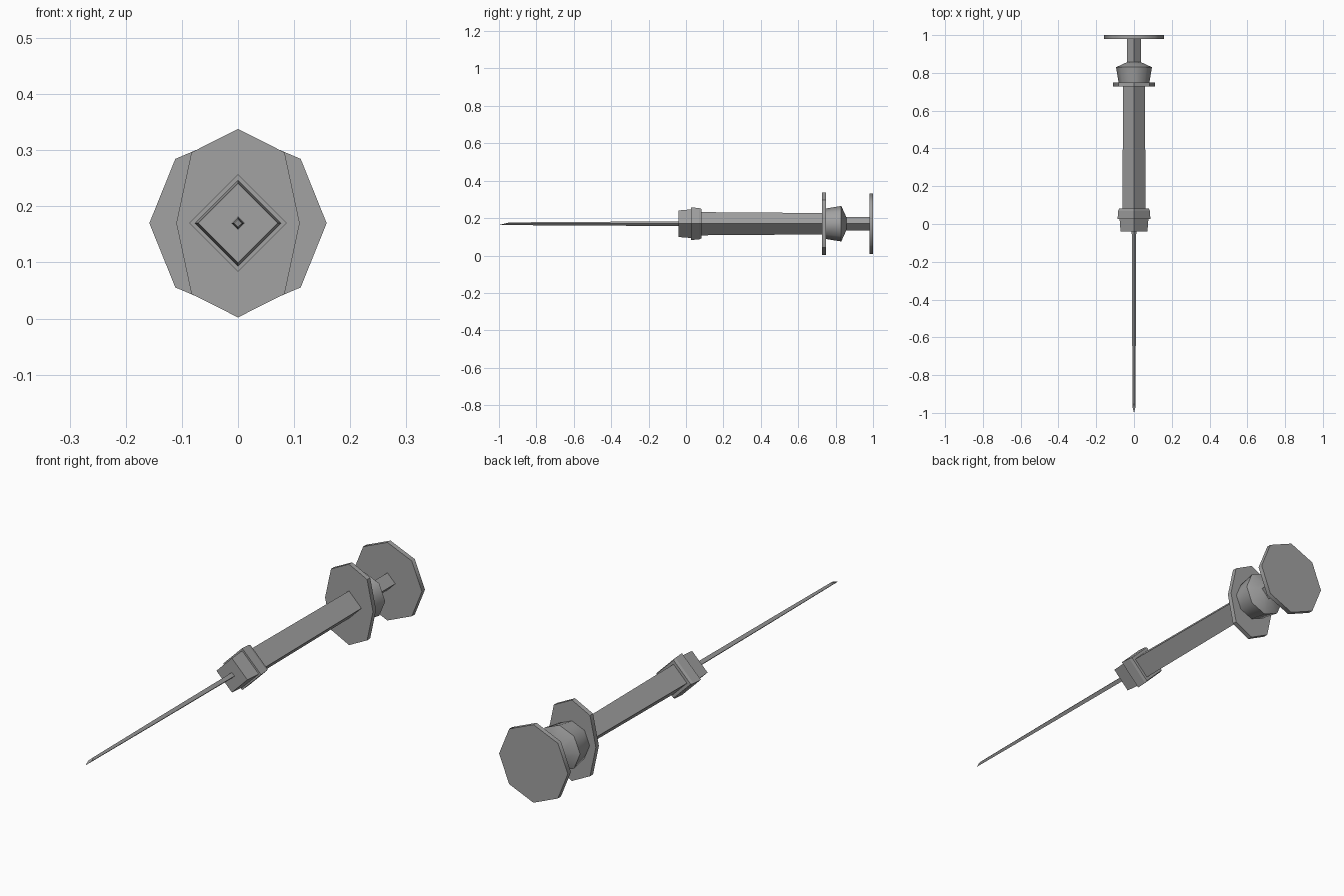
import bpy, bmesh, math

if "Cube" in bpy.data.objects:
    bpy.data.objects.remove(bpy.data.objects["Cube"], do_unlink=True)

AXIS_Z = 0.17  # height of the long axis

steel = bpy.data.materials.new("grey_steel")
steel.use_nodes = True
grey = (0.36, 0.36, 0.36, 1.0)
steel.diffuse_color = grey
steel.node_tree.nodes["Principled BSDF"].inputs["Base Color"].default_value = grey


def loft(name, outline, rings, smooth=False, cut=None):
    """Sweep a unit outline (x, z) along y; rings are (y, scale) pairs.
    cut slants the first ring: the y offset grows with height."""
    bm = bmesh.new()
    loops = []
    for i, (y, s) in enumerate(rings):
        slant = cut if cut and i == 0 else 0.0
        loops.append([bm.verts.new((x * s, y + slant * (z + 1) / 2, AXIS_Z + z * s))
                      for x, z in outline])
    n = len(outline)
    for a, b in zip(loops, loops[1:]):
        for i in range(n):
            j = (i + 1) % n
            bm.faces.new((a[i], a[j], b[j], b[i]))
    bm.faces.new(loops[0])
    bm.faces.new(loops[-1])
    bmesh.ops.recalc_face_normals(bm, faces=bm.faces)
    mesh = bpy.data.meshes.new(name)
    bm.to_mesh(mesh)
    bm.free()
    mesh.materials.append(steel)
    obj = bpy.data.objects.new(name, mesh)
    bpy.context.collection.objects.link(obj)
    if smooth:
        bpy.ops.object.select_all(action='DESELECT')
        obj.select_set(True)
        bpy.context.view_layer.objects.active = obj
        bpy.ops.object.shade_smooth_by_angle(angle=math.radians(50))
    return obj


def polygon(sides):
    return [(math.cos(2 * math.pi * i / sides), math.sin(2 * math.pi * i / sides))
            for i in range(sides)]


diamond, octagon = polygon(4), polygon(8)

# Needle with a slanted tip
loft("needle", diamond, [(-1.0, 0.007), (-0.54, 0.010), (-0.03, 0.012)], cut=0.055)

# Needle hub and collar
loft("needle_hub", diamond, [(-0.04, 0.071), (0.035, 0.077)])
loft("hub_collar", diamond, [(0.027, 0.087), (0.07, 0.084), (0.082, 0.079)])

# Barrel, slightly narrower at the back
loft("barrel", diamond, [(0.07, 0.062), (0.735, 0.057)])

# Finger flange: a narrowed octagon
flange = [(0.11, 0), (0.083, 0.126), (0, 0.168), (-0.083, 0.126),
          (-0.11, 0), (-0.083, -0.126), (0, -0.168), (0.083, -0.126)]
loft("finger_flange", flange, [(0.728, 1.0), (0.748, 1.0)], smooth=True)

# Barrel cap with a sloped back
loft("barrel_cap", octagon, [(0.745, 0.081), (0.83, 0.095), (0.857, 0.036)], smooth=True)

# Plunger rod and thumb disc
loft("plunger_rod", diamond, [(0.84, 0.036), (0.985, 0.036)])
thumb = [(x * 0.158, z * 0.162) for x, z in octagon]
loft("thumb_disc", thumb, [(0.98, 1.0), (1.0, 1.0)], smooth=True)
